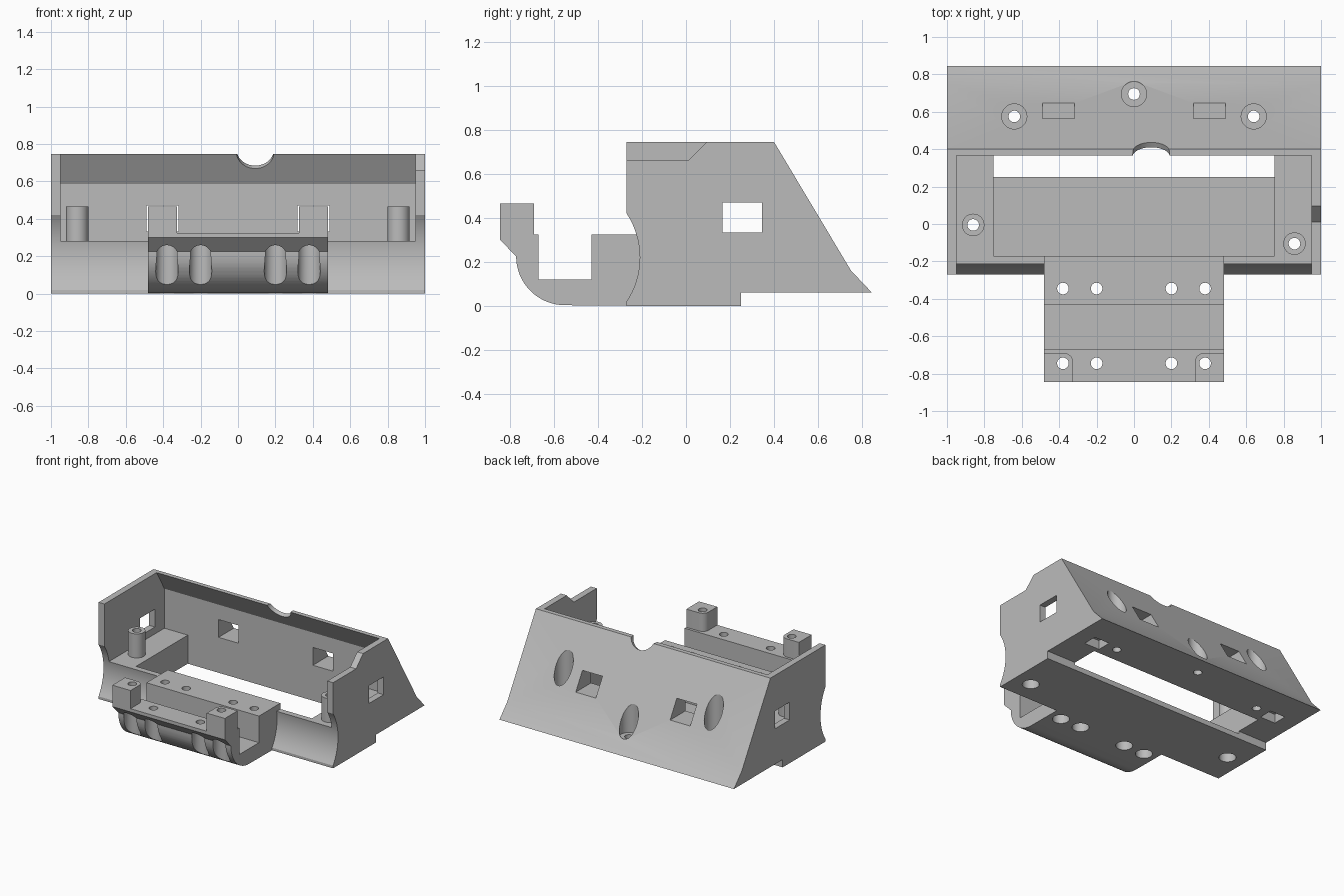
import bpy, bmesh, math
from mathutils import Matrix, Vector

if "Cube" in bpy.data.objects:
    bpy.data.objects.remove(bpy.data.objects["Cube"], do_unlink=True)

grey = bpy.data.materials.new("plain grey")
grey.use_nodes = True
COLOR = (0.5, 0.5, 0.5, 1)
grey.diffuse_color = COLOR
grey.node_tree.nodes["Principled BSDF"].inputs["Base Color"].default_value = COLOR


def finish(name, bm):
    bmesh.ops.recalc_face_normals(bm, faces=bm.faces)
    mesh = bpy.data.meshes.new(name)
    bm.to_mesh(mesh)
    bm.free()
    obj = bpy.data.objects.new(name, mesh)
    mesh.materials.append(grey)
    bpy.context.collection.objects.link(obj)
    return obj


def prism(name, profile, x0, x1):
    """Extrude a (y, z) profile along x."""
    bm = bmesh.new()
    face = bm.faces.new([bm.verts.new((x0, y, z)) for y, z in profile])
    out = bmesh.ops.extrude_face_region(bm, geom=[face])
    verts = [g for g in out["geom"] if isinstance(g, bmesh.types.BMVert)]
    bmesh.ops.translate(bm, verts=verts, vec=(x1 - x0, 0, 0))
    return finish(name, bm)


def box(name, x0, x1, y0, y1, z0, z1):
    return prism(name, [(y0, z0), (y1, z0), (y1, z1), (y0, z1)], x0, x1)


def rod(name, x, y, z0, z1, r):
    bm = bmesh.new()
    bmesh.ops.create_cone(bm, cap_ends=True, segments=40, radius1=r, radius2=r,
                          depth=z1 - z0, matrix=Matrix.Translation((x, y, (z0 + z1) / 2)))
    return finish(name, bm)


def arc(cy, cz, r, a0, a1, n=16):
    steps = [math.radians(a0 + (a1 - a0) * i / n) for i in range(n + 1)]
    return [(cy + r * math.cos(a), cz + r * math.sin(a)) for a in steps]


def boolean(target, other, operation="DIFFERENCE"):
    mod = target.modifiers.new("cut", "BOOLEAN")
    mod.operation, mod.solver, mod.object = operation, "EXACT", other
    bpy.context.view_layer.objects.active = target
    bpy.ops.object.modifier_apply(modifier=mod.name)
    bpy.data.objects.remove(other, do_unlink=True)


def smooth(obj):
    bpy.ops.object.select_all(action="DESELECT")
    obj.select_set(True)
    bpy.context.view_layer.objects.active = obj
    bpy.ops.object.shade_smooth_by_angle(angle=math.radians(30))


# Housing: side silhouette with hollowed front
hollow = arc(-0.573, 0.22, 0.363, 33.4, -33.4)
housing = prism("housing", [(-0.27, 0.745), (0.40, 0.745), (0.75, 0.16), (0.845, 0.06),
                            (0.25, 0.06), (0.25, 0), (-0.27, 0)] + hollow[::-1], -1, 1)

# Main cavity, open to the front and top, with a sloping back
boolean(housing, prism("cavity", [(-1, 0.28), (0.46, 0.28), (0.46, 0.585), (0.365, 0.745),
                                  (0.365, 0.9), (-1, 0.9)], -0.95, 0.95))
# Lower pocket and the slot through its floor
boolean(housing, box("pocket", -0.75, 0.75, -0.17, 0.46, 0.04, 0.5))
boolean(housing, box("floor_slot", -0.75, 0.75, 0.25, 0.46, -0.1, 0.4))
# Lowered front of the left wall
boolean(housing, prism("wall_step", [(-0.5, 0.66), (0.01, 0.66), (0.095, 0.745),
                                     (0.095, 0.9), (-0.5, 0.9)], 0.92, 1.1))
# Windows in the side walls
boolean(housing, box("side_windows", -1.2, 1.2, 0.165, 0.345, 0.333, 0.47))

for s in (-1, 1):
    # Windows in the back wall and recesses underneath
    x0, x1 = sorted((s * 0.317, s * 0.488))
    boolean(housing, box("back_window", x0, x1, 0.40, 1, 0.333, 0.47))
    x0, x1 = sorted((s * 0.74, s * 0.87))
    boolean(housing, box("recess", x0, x1, 0.50, 0.61, 0, 0.13))

# Screw wells in the sloping back
for x, y in ((-0.64, 0.575), (0.64, 0.575), (0, 0.695)):
    boolean(housing, rod("well", x, y, 0.14, 1, 0.067))
    boolean(housing, rod("well_hole", x, y, -0.1, 0.3, 0.031))

# Rounded notch in the top edge, square to the slope
notch = rod("notch", 0, 0, -0.25, 0.25, 0.1)
tilt = Vector((0, 0.858, 0.513)).to_track_quat("Z", "Y").to_matrix().to_4x4()
notch.data.transform(Matrix.Translation((0.092, 0.385, 0.77)) @ tilt)
boolean(housing, notch)

# Standoffs with through holes
for x, y in ((-0.86, -0.005), (0.858, -0.105)):
    boolean(housing, rod("standoff", x, y, 0.2, 0.465, 0.06), "UNION")
    boolean(housing, rod("standoff_hole", x, y, -0.1, 0.6, 0.031))
    boolean(housing, rod("standoff_bore", x, y, -0.1, 0.15, 0.06))
smooth(housing)

# Clamp: channel with a rounded lower front
clamp = prism("clamp", [(-0.17, 0), (-0.17, 0.325), (-0.43, 0.325), (-0.43, 0.12),
                        (-0.67, 0.12), (-0.67, 0.325), (-0.845, 0.325), (-0.845, 0.30)]
              + arc(-0.55, 0.225, 0.222, 180, 270), -0.48, 0.48)

# Posts on the clamp corners, inner rear corner rounded
for s in (-1, 1):
    bm = bmesh.new()
    outline = [(0.48, -0.845), (0.48, -0.69)] + arc(0.375, -0.74, 0.05, 90, 180, 8)
    outline.append((0.325, -0.845))
    face = bm.faces.new([bm.verts.new((s * x, y, 0.31)) for x, y in outline])
    out = bmesh.ops.extrude_face_region(bm, geom=[face])
    bmesh.ops.translate(bm, vec=(0, 0, 0.155),
                        verts=[g for g in out["geom"] if isinstance(g, bmesh.types.BMVert)])
    boolean(clamp, finish("post", bm), "UNION")

# Screw holes with bores from below
for x in (-0.38, -0.2, 0.2, 0.38):
    for y, top in ((-0.745, 0.27), (-0.345, 0.15)):
        boolean(clamp, rod("screw_hole", x, y, -0.1, 0.6, 0.031))
        boolean(clamp, rod("screw_bore", x, y, -0.1, top, 0.06))
smooth(clamp)
